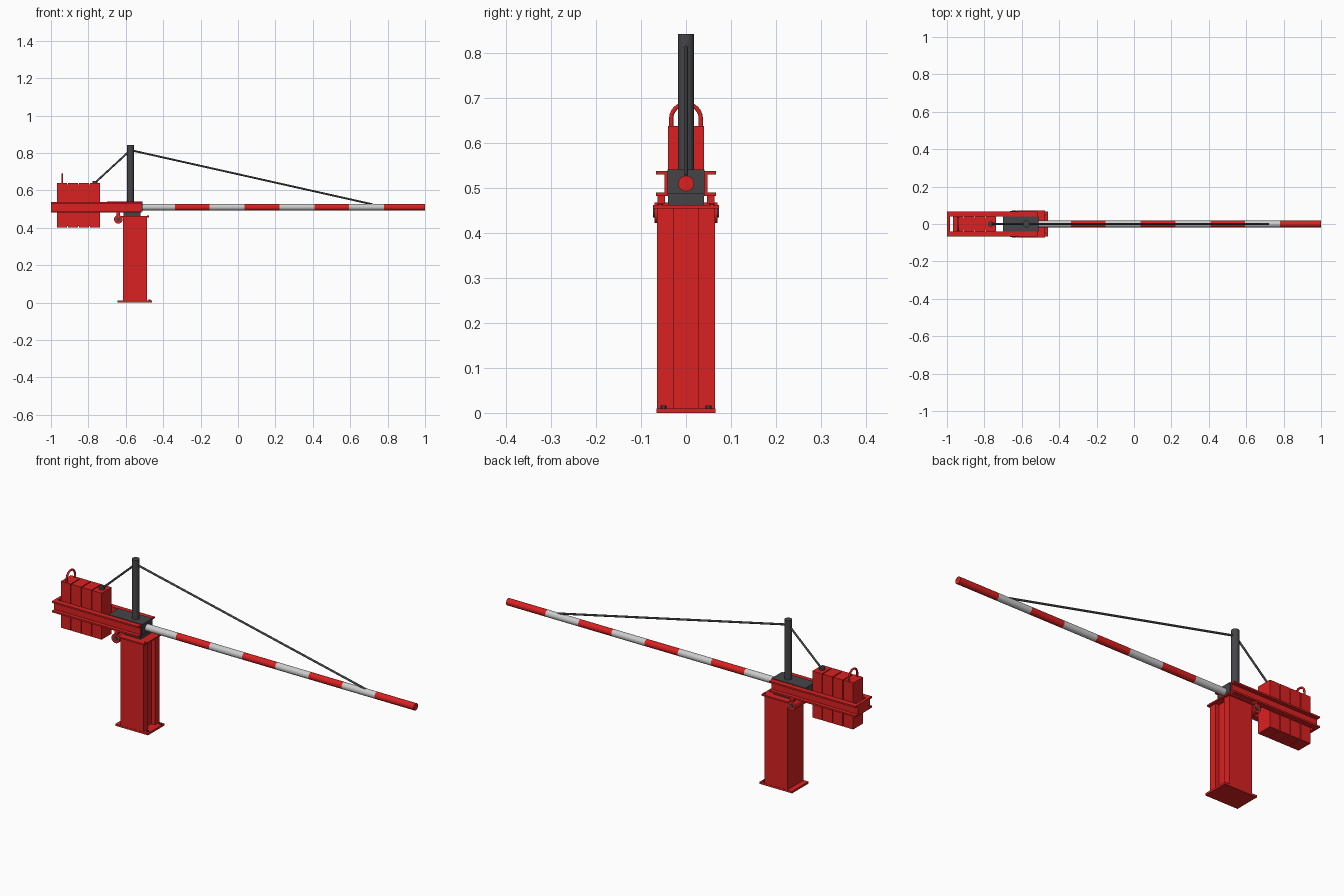
import bpy, bmesh, math
from mathutils import Vector

if "Cube" in bpy.data.objects:
    bpy.data.objects.remove(bpy.data.objects["Cube"])


def material(name, rgb):
    m = bpy.data.materials.new(name)
    m.diffuse_color = (*rgb, 1)
    m.use_nodes = True
    m.node_tree.nodes["Principled BSDF"].inputs["Base Color"].default_value = m.diffuse_color
    return m


RED = material("red_paint", (0.70, 0.015, 0.015))
DARK = material("dark_steel", (0.06, 0.06, 0.065))
WHITE = material("white_paint", (0.62, 0.62, 0.62))


def finish(name, bm, mat, smooth=False):
    bmesh.ops.recalc_face_normals(bm, faces=bm.faces)
    me = bpy.data.meshes.new(name)
    bm.to_mesh(me)
    bm.free()
    ob = bpy.data.objects.new(name, me)
    bpy.context.collection.objects.link(ob)
    me.materials.append(mat)
    if smooth:
        bpy.ops.object.select_all(action='DESELECT')
        ob.select_set(True)
        bpy.context.view_layer.objects.active = ob
        bpy.ops.object.shade_smooth_by_angle(angle=math.radians(35))
    return ob


def box(name, x, y, z, mat):
    bm = bmesh.new()
    bmesh.ops.create_cube(bm, size=1)
    for v in bm.verts:
        v.co = [(r[0] + r[1]) / 2 + c * (r[1] - r[0]) for r, c in zip((x, y, z), v.co)]
    return finish(name, bm, mat)


def rod(name, a, b, r, mat, sides=24):
    a, b = Vector(a), Vector(b)
    bm = bmesh.new()
    bmesh.ops.create_cone(bm, cap_ends=True, segments=sides, radius1=r, radius2=r, depth=(b - a).length)
    q = (b - a).to_track_quat('Z', 'Y')
    for v in bm.verts:
        v.co = q @ v.co + (a + b) / 2
    return finish(name, bm, mat, True)


def extrude(name, pts, vec, mat):
    bm = bmesh.new()
    f = bm.faces.new([bm.verts.new(p) for p in pts])
    res = bmesh.ops.extrude_face_region(bm, geom=[f])
    moved = [v for v in res['geom'] if isinstance(v, bmesh.types.BMVert)]
    bmesh.ops.translate(bm, verts=moved, vec=vec)
    # the starting face stays as the bottom cap
    return finish(name, bm, mat)


# post with a recessed groove down its right side
outline = [(-0.615, -0.065), (-0.487, -0.065), (-0.487, -0.028), (-0.507, -0.028),
           (-0.507, 0.028), (-0.487, 0.028), (-0.487, 0.065), (-0.615, 0.065)]
extrude("post", [(x, y, 0.008) for x, y in outline], (0, 0, 0.45), RED)
box("base_plate", (-0.643, -0.46), (-0.066, 0.066), (0, 0.01), RED)
box("post_cap", (-0.625, -0.475), (-0.073, 0.073), (0.455, 0.462), RED)
for i, y in enumerate((-0.05, 0.05)):
    rod(f"base_bolt_{i}", (-0.473, y, 0.008), (-0.473, y, 0.016), 0.007, DARK, 6)
    rod(f"cap_bolt_{i}", (-0.482, y * 1.15, 0.46), (-0.482, y * 1.15, 0.465), 0.006, RED, 6)

# pivot roller and its hangers
rod("pivot_roller", (-0.64, -0.07, 0.445), (-0.64, 0.07, 0.445), 0.023, RED)
rod("pivot_pin", (-0.64, -0.073, 0.445), (-0.64, 0.073, 0.445), 0.011, DARK)
for i, y in enumerate((-0.055, 0.055)):
    box(f"pivot_hanger_{i}", (-0.65, -0.63), (y - 0.008, y + 0.008), (0.445, 0.49), RED)

# side channels, open to the outside
channel = [(0.067, 0.482), (0.067, 0.49), (0.048, 0.49), (0.048, 0.53),
           (0.067, 0.53), (0.067, 0.538), (0.04, 0.538), (0.04, 0.482)]
for name, s in (("front_channel", -1), ("back_channel", 1)):
    extrude(name, [(-1, s * y, z) for y, z in channel], (0.485, 0, 0), RED)
box("frame_end_plate", (-1, -0.985), (-0.042, 0.042), (0.482, 0.538), RED)

# boom clamp and mast
box("clamp_block", (-0.70, -0.51), (-0.041, 0.041), (0.487, 0.541), DARK)
box("clamp_pedestal", (-0.612, -0.52), (-0.04, 0.04), (0.46, 0.49), DARK)
rod("mast", (-0.575, 0, 0.53), (-0.575, 0, 0.842), 0.018, DARK)

# striped boom
edges = [-0.53, -0.338] + [-0.338 + 0.1865 * i for i in range(1, 7)] + [1.0]
edges[-2] = 0.78
for i in range(len(edges) - 1):
    rod(f"boom_stripe_{i}", (edges[i], 0, 0.51), (edges[i + 1], 0, 0.51), 0.0175,
        RED if i % 2 else WHITE)

# counterweight slabs
for i in range(4):
    x = -0.968 + i * 0.0585
    box(f"counterweight_{i}", (x, x + 0.054), (-0.04, 0.04), (0.402, 0.638), RED)
box("counterweight_tie", (-0.96, -0.745), (-0.035, 0.035), (0.41, 0.63), RED)

# lifting handle
curve = bpy.data.curves.new("lifting_handle", 'CURVE')
curve.dimensions = '3D'
curve.bevel_depth = 0.005
curve.bevel_resolution = 3
path = [(-0.033, 0.63)] + [(-0.033 * math.cos(t * math.pi / 12), 0.654 + 0.033 * math.sin(t * math.pi / 12))
                           for t in range(13)] + [(0.033, 0.63)]
sp = curve.splines.new('POLY')
sp.points.add(len(path) - 1)
for p, (y, z) in zip(sp.points, path):
    p.co = (-0.94, y, z, 1)
curve.materials.append(RED)
bpy.context.collection.objects.link(bpy.data.objects.new("lifting_handle", curve))

# stay cables and their anchor
rod("front_stay", (-0.575, 0, 0.815), (0.72, 0, 0.525), 0.005, DARK, 12)
rod("rear_stay", (-0.575, 0, 0.815), (-0.765, 0, 0.64), 0.005, DARK, 12)
rod("stay_anchor", (-0.765, 0, 0.636), (-0.765, 0, 0.65), 0.014, DARK)
